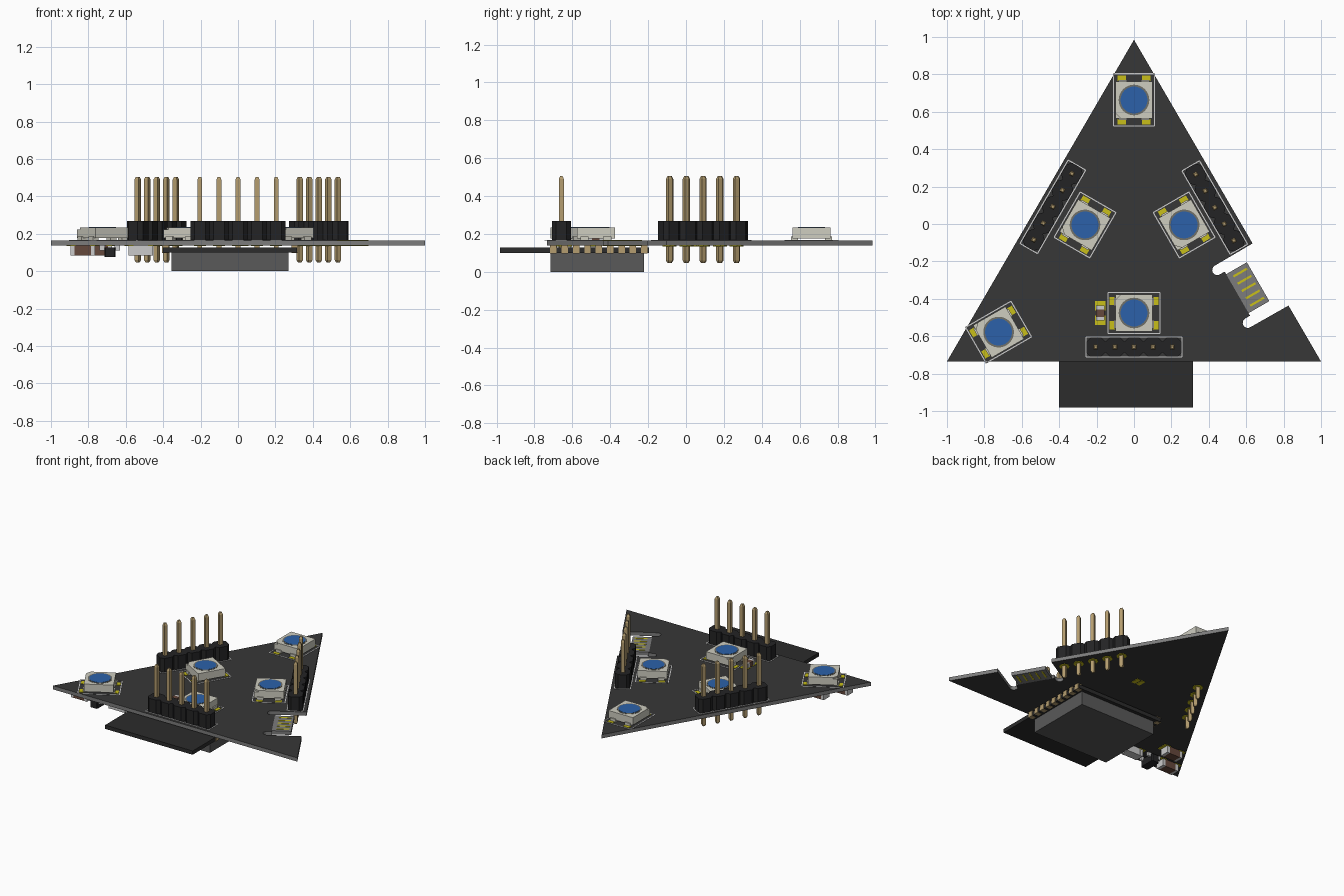
import bpy, bmesh
from math import radians, cos, sin, pi
from mathutils import Matrix, Vector

if "Cube" in bpy.data.objects:
    bpy.data.objects.remove(bpy.data.objects["Cube"])

TOP, BOT = 0.165, 0.138   # upper and lower board surfaces


def mat(name, r, g, b):
    m = bpy.data.materials.new(name)
    m.diffuse_color = (r, g, b, 1)
    m.use_nodes = True
    m.node_tree.nodes["Principled BSDF"].inputs["Base Color"].default_value = m.diffuse_color
    return m


MASK = mat("solder_mask", 0.038, 0.038, 0.038)
EDGE = mat("substrate", 0.2, 0.2, 0.2)
BLACK = mat("black_plastic", 0.017, 0.017, 0.018)
MODULE = mat("module_black", 0.025, 0.025, 0.025)
CAN = mat("shield_grey", 0.1, 0.1, 0.1)
GOLD = mat("gold", 0.46, 0.34, 0.16)
PAD = mat("pad_yellow", 0.58, 0.52, 0.01)
WHITE = mat("housing_white", 0.62, 0.61, 0.53)
SILK = mat("silk", 0.6, 0.6, 0.6)
BLUE = mat("lens_blue", 0.025, 0.12, 0.4)
RING = mat("lens_ring", 0.16, 0.16, 0.14)
BROWN = mat("capacitor_brown", 0.13, 0.065, 0.045)
TIN = mat("tin", 0.55, 0.55, 0.55)


def place(x, y, deg=0):
    return Matrix.Translation((x, y, 0)) @ Matrix.Rotation(radians(deg), 4, 'Z')


def finish(name, bm, frame, *mats):
    bmesh.ops.transform(bm, matrix=frame, verts=bm.verts)
    bmesh.ops.recalc_face_normals(bm, faces=bm.faces)
    me = bpy.data.meshes.new(name)
    bm.to_mesh(me)
    bm.free()
    for m in mats:
        me.materials.append(m)
    ob = bpy.data.objects.new(name, me)
    bpy.context.collection.objects.link(ob)
    return ob


def add_prism(bm, pts, z0, z1):
    face = bm.faces.new([bm.verts.new((x, y, z0)) for x, y in pts])
    new = bmesh.ops.extrude_face_region(bm, geom=[face])["geom"]
    for v in new:
        if isinstance(v, bmesh.types.BMVert):
            v.co.z = z1


def prisms(name, outlines, z0, z1, m, frame=Matrix()):
    bm = bmesh.new()
    for pts in outlines:
        add_prism(bm, pts, z0, z1)
    return finish(name, bm, frame, m)


def rect(x, y, w, h):
    w, h = w / 2, h / 2
    return [(x - w, y - h), (x + w, y - h), (x + w, y + h), (x - w, y + h)]


def octagon(x, y, w, h, c):
    w, h = w / 2, h / 2
    return [(x - w + c, y - h), (x + w - c, y - h), (x + w, y - h + c), (x + w, y + h - c),
            (x + w - c, y + h), (x - w + c, y + h), (x - w, y + h - c), (x - w, y - h + c)]


def circle(r, n=32):
    return [(r * cos(2 * pi * i / n), r * sin(2 * pi * i / n)) for i in range(n)]


def outline(name, w, h, frame):
    t = 0.006
    prisms(name, [rect(0, h / 2, w, t), rect(0, -h / 2, w, t),
                  rect(w / 2, 0, t, h), rect(-w / 2, 0, t, h)], TOP, TOP + 0.002, SILK, frame)


# Triangular board with a keyhole-slotted notch on its right edge
ALONG, INWARD = Vector((0.5, -0.866)), Vector((-0.866, -0.5))


def notch(s, t):
    p = Vector((0.73, -0.27)) + ALONG * s + INWARD * t
    return (p.x, p.y)


arc = [(0.027 * cos(pi * i / 8), 0.027 * sin(pi * i / 8)) for i in range(9)]
upper = [(-0.192, 0)] + [(-0.163 - a, 0.235 + b) for a, b in arc] + [(-0.136, 0.205)]
lower = [(-s, t) for s, t in reversed(upper)]
bm = bmesh.new()
add_prism(bm, [(-1, -0.735), (0, 0.985)] + [notch(s, t) for s, t in upper + lower] + [(1, -0.735)],
          BOT, TOP)
bm.normal_update()
for f in bm.faces:
    f.material_index = 0 if abs(f.normal.z) > 0.5 else 1
finish("board", bm, Matrix(), MASK, EDGE)

# Edge connector tab with contact strips on both faces
prisms("connector_tab", [[notch(s, t) for s, t in rect(0, 0.142, 0.24, 0.13)]], BOT, TOP, EDGE)
strips = [[notch(s, t) for s, t in rect(-0.09 + 0.045 * i, 0.135, 0.012, 0.085)] for i in range(5)]
prisms("contacts_top", strips, TOP, TOP + 0.002, PAD)
prisms("contacts_bottom", strips, BOT - 0.002, BOT, PAD)

# Light units: housing, terminals, ring, lens, solder pads and printed outline
LIGHTS = [(0, 0.663, 90), (0, -0.476, 0), (-0.724, -0.578, 30), (-0.262, -0.005, 60), (0.268, -0.005, 120)]
for i, (x, y, deg) in enumerate(LIGHTS, 1):
    fr = place(x, y, deg)
    signs = [(a, b) for a in (-1, 1) for b in (-1, 1)]
    prisms(f"light_{i}_housing", [[(-0.1, -0.1), (0.1, -0.1), (0.1, 0.1), (-0.07, 0.1), (-0.1, 0.07)]],
           TOP + 0.012, 0.233, WHITE, fr)
    prisms(f"light_{i}_corner", [[(-0.1, 0.07), (-0.07, 0.1), (-0.1, 0.1)]], TOP + 0.012, 0.222, WHITE, fr)
    prisms(f"light_{i}_terminals", [rect(a * 0.09, b * 0.06, 0.036, 0.044) for a, b in signs],
           TOP, TOP + 0.022, WHITE, fr)
    prisms(f"light_{i}_ring", [circle(0.082)], 0.232, 0.2345, RING, fr)
    prisms(f"light_{i}_lens", [circle(0.072)], 0.232, 0.236, BLUE, fr)
    prisms(f"light_{i}_pads", [rect(a * 0.117, b * 0.065, 0.03, 0.044) for a, b in signs],
           TOP, TOP + 0.003, PAD, fr)
    outline(f"light_{i}_outline", 0.28, 0.22, fr)

# Five-pin headers with pointed square pins
for i, (x, y, deg) in enumerate([(0, -0.658, 0), (-0.434, 0.092, 60), (0.432, 0.088, -60)], 1):
    fr = place(x, y, deg)
    steps = [(k - 2) * 0.102 for k in range(5)]
    prisms(f"header_{i}_body", [octagon(s, 0, 0.102, 0.1, 0.022) for s in steps], TOP, 0.268, BLACK, fr)
    bm = bmesh.new()
    for s in steps:
        rings = [[bm.verts.new((s + a * r, b * r, z)) for a, b in ((-1, -1), (1, -1), (1, 1), (-1, 1))]
                 for z, r in ((0.047, 0.007), (0.06, 0.0128), (0.49, 0.0128), (0.505, 0.007))]
        for p, q in zip(rings, rings[1:]):
            for k in range(4):
                bm.faces.new((p[k], p[(k + 1) % 4], q[(k + 1) % 4], q[k]))
        bm.faces.new(rings[0][::-1])
        bm.faces.new(rings[-1])
    finish(f"header_{i}_pins", bm, fr, GOLD)
    prisms(f"header_{i}_solder_pads", [octagon(s, 0, 0.065, 0.065, 0.019) for s in steps],
           BOT - 0.003, BOT, PAD, fr)
    outline(f"header_{i}_outline", 0.515, 0.108, fr)

# Radio module under the board: circuit plate, metal shield, edge contacts
prisms("module_plate", [rect(-0.042, -0.588, 0.716, 0.786)], 0.1, 0.128, MODULE)
prisms("module_shield", [rect(-0.042, -0.468, 0.625, 0.494)], 0, 0.1, CAN)
prisms("module_contacts", [rect(-0.042 + side * 0.345, -0.70 + 0.06 * k, 0.036, 0.034)
                           for side in (-1, 1) for k in range(9)], 0.098, BOT, GOLD)


# Small surface-mount parts: body, two end caps and solder pads
def chip(name, x, y, deg, z0, z1, m, surface, out, length=0.08, width=0.045):
    fr = place(x, y, deg)
    e = length / 2 - 0.01
    prisms(name + "_body", [rect(0, 0, length - 0.04, width)], z0, z1, m, fr)
    prisms(name + "_caps", [rect(s * e, 0, 0.022, width + 0.002) for s in (-1, 1)], z0, z1, TIN, fr)
    prisms(name + "_pads", [rect(s * (e + 0.008), 0, 0.05, width + 0.012) for s in (-1, 1)],
           surface, surface + out, PAD, fr)


chip("top_capacitor", -0.18, -0.476, 90, TOP, 0.2, BROWN, TOP, 0.003)
LOWER = [(-0.74, -0.49, 0, 0.085, BROWN), (-0.83, -0.64, 0, 0.085, BROWN), (-0.52, -0.64, 0, 0.085, TIN)]
for i, (x, y, deg, z, m) in enumerate(LOWER, 1):
    chip(f"lower_chip_{i}", x, y, deg, z, BOT, m, BOT - 0.003, 0.003, 0.13, 0.065)

# Voltage regulator with legs
prisms("regulator_body", [octagon(-0.685, -0.65, 0.06, 0.12, 0.006)], 0.075, 0.128, BLACK)
prisms("regulator_legs", [rect(-0.685 + a, -0.65 + b, 0.03, 0.016)
                          for a, b in ((-0.04, -0.038), (-0.04, 0), (-0.04, 0.038), (0.04, -0.038), (0.04, 0.038))],
       0.11, BOT, TIN)

# Jumper pads on the underside
prisms("jumper_pads", [rect(a, 0.07, 0.03, 0.06) for a in (0, 0.04)], BOT - 0.003, BOT, PAD)
